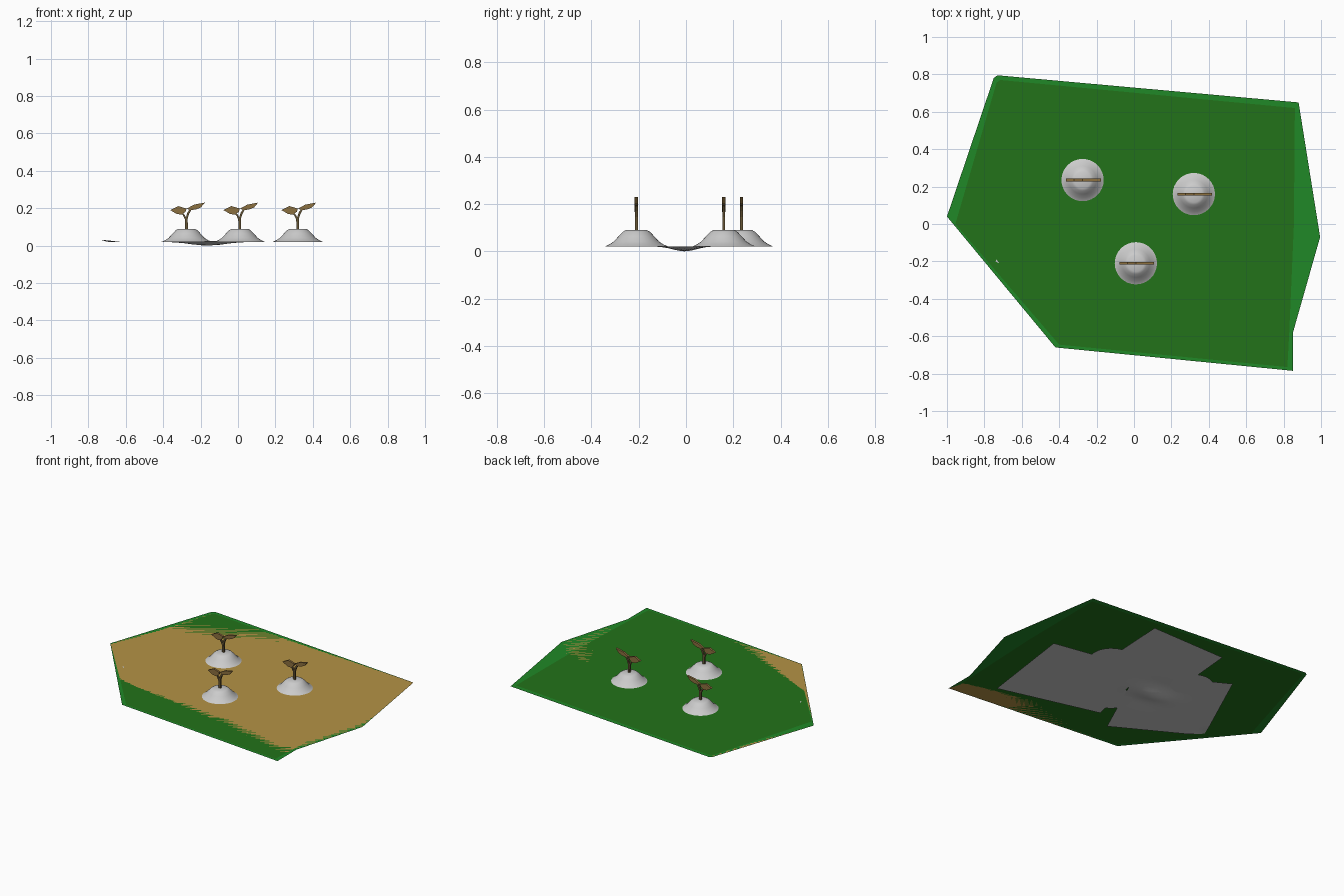
import bpy, bmesh, math
from mathutils import Vector

if "Cube" in bpy.data.objects:
    bpy.data.objects.remove(bpy.data.objects["Cube"])

def mat(name, col):
    m = bpy.data.materials.new(name)
    m.diffuse_color = (*col, 1)
    m.use_nodes = True
    m.node_tree.nodes["Principled BSDF"].inputs["Base Color"].default_value = m.diffuse_color
    return m

GREEN = mat("green", (0.016, 0.17, 0.01))
BRIGHT = mat("bright_green", (0.014, 0.25, 0.02))
TAN = mat("tan", (0.46, 0.29, 0.06))
BROWN = mat("brown", (0.26, 0.16, 0.05))
STEM = mat("stem_brown", (0.13, 0.09, 0.035))

def make(name, bm, mats=(), smooth=False):
    me = bpy.data.meshes.new(name)
    bm.to_mesh(me)
    bm.free()
    for m in mats:
        me.materials.append(m)
    ob = bpy.data.objects.new(name, me)
    bpy.context.collection.objects.link(ob)
    for p in me.polygons:
        p.use_smooth = smooth
    return ob

# Ground: two coincident flat sheets, green with a brighter rim, and tan
GZ = 0.03
outer = [(-.73, .795), (.88, .65), (.995, -.07), (.85, -.58), (.85, -.785),
         (-.42, -.66), (-1.0, .04), (-.75, .78)]
inner = [(-.715, .77), (.86, .62), (.855, 0), (.83, -.58), (.82, -.765),
         (-.40, -.645), (-.955, 0), (-.735, .755)]
bm = bmesh.new()
o = [bm.verts.new((x, y, GZ)) for x, y in reversed(outer)]
i = [bm.verts.new((x, y, GZ)) for x, y in reversed(inner)]
bm.faces.new(i)
for k in range(len(o)):
    n = (k + 1) % len(o)
    bm.faces.new((o[k], o[n], i[n], i[k])).material_index = 1
make("grass_sheet", bm, [GREEN, BRIGHT])
bm = bmesh.new()
bm.faces.new([bm.verts.new((x, y, GZ)) for x, y in reversed(outer)])
make("earth_sheet", bm, [TAN])

# Rippled grey square sheets just under the ground
def height(x, y):
    g = math.exp(-((x + .16) / .13) ** 2 - ((y + .0) / .11) ** 2)
    curl = .012 * max(0, 1 - math.hypot(x + .73, y + .2) / .1)
    return .02 + curl - .027 * g * math.sin((y + .02) * 17 + 1.4 + 4 * (x + .16)) * .75

def patch(name, corners, n=24):
    bm = bmesh.new()
    a, b, c, d = (Vector(p) for p in corners)
    rows = []
    for u in range(n + 1):
        l, r = a.lerp(b, u / n), d.lerp(c, u / n)
        row = [l.lerp(r, v / n) for v in range(n + 1)]
        rows.append([bm.verts.new((p.x, p.y, max(0, height(p.x, p.y)))) for p in row])
    for u in range(n):
        for v in range(n):
            bm.faces.new((rows[u][v], rows[u + 1][v], rows[u + 1][v + 1], rows[u][v + 1]))
    make(name, bm, smooth=True)

patch("under_sheet_right", [(.63, -.58), (.72, .08), (.06, .2), (-.06, -.40)])
patch("under_sheet_back", [(.36, .63), (-.20, .62), (-.25, .05), (.33, .03)])
patch("under_sheet_left", [(-.46, .41), (-.74, -.20), (-.20, -.50), (.08, .11)])

# Mound: lathed profile
def mound(name, cx, cy, n=32):
    prof = [(.134, .02), (.113, .03), (.095, .042), (.075, .064), (.058, .082), (.044, .09)]
    bm = bmesh.new()
    rings = [[bm.verts.new((cx + r * math.cos(2 * math.pi * k / n),
                            cy + r * math.sin(2 * math.pi * k / n), z)) for k in range(n)]
             for r, z in prof]
    for a, b in zip(rings, rings[1:]):
        for k in range(n):
            m = (k + 1) % n
            bm.faces.new((a[k], a[m], b[m], b[k]))
    bm.faces.new(rings[-1])
    bm.faces.new(rings[0][::-1])
    ob = make(name, bm)
    bpy.context.view_layer.objects.active = ob
    ob.select_set(True)
    bpy.ops.object.shade_smooth_by_angle(angle=math.radians(40))
    ob.select_set(False)

# Thin plate cut from an xz outline
def plate(name, pts, cx, cy, th, m):
    bm = bmesh.new()
    f = bm.faces.new([bm.verts.new((cx + x, cy - th / 2, z)) for x, z in pts])
    ext = bmesh.ops.extrude_face_region(bm, geom=[f])
    bmesh.ops.translate(bm, vec=(0, th, 0),
                        verts=[v for v in ext["geom"] if isinstance(v, bmesh.types.BMVert)])
    bmesh.ops.recalc_face_normals(bm, faces=bm.faces)
    make(name, bm, [m])

LEFT_LEAF = [(-.088, .190), (-.045, .211), (.0, .198), (-.006, .180), (-.028, .166), (-.052, .169)]
RIGHT_LEAF = [(.0, .197), (.04, .219), (.098, .230), (.076, .204), (.046, .192), (.02, .191)]
STALK = [(-.007, .085), (.007, .085), (.006, .145), (.014, .170), (.03, .198), (.022, .202),
         (.004, .176), (-.003, .152), (-.012, .166), (-.028, .184), (-.034, .178),
         (-.018, .160), (-.009, .140)]

for tag, cx, cy in (("left", -.275, .235), ("front", .01, -.21), ("right", .32, .16)):
    mound("mound_" + tag, cx, cy)
    plate("stalk_" + tag, STALK, cx, cy, .012, STEM)
    plate("leaf_a_" + tag, LEFT_LEAF, cx, cy, .014, BROWN)
    plate("leaf_b_" + tag, RIGHT_LEAF, cx, cy, .014, BROWN)
